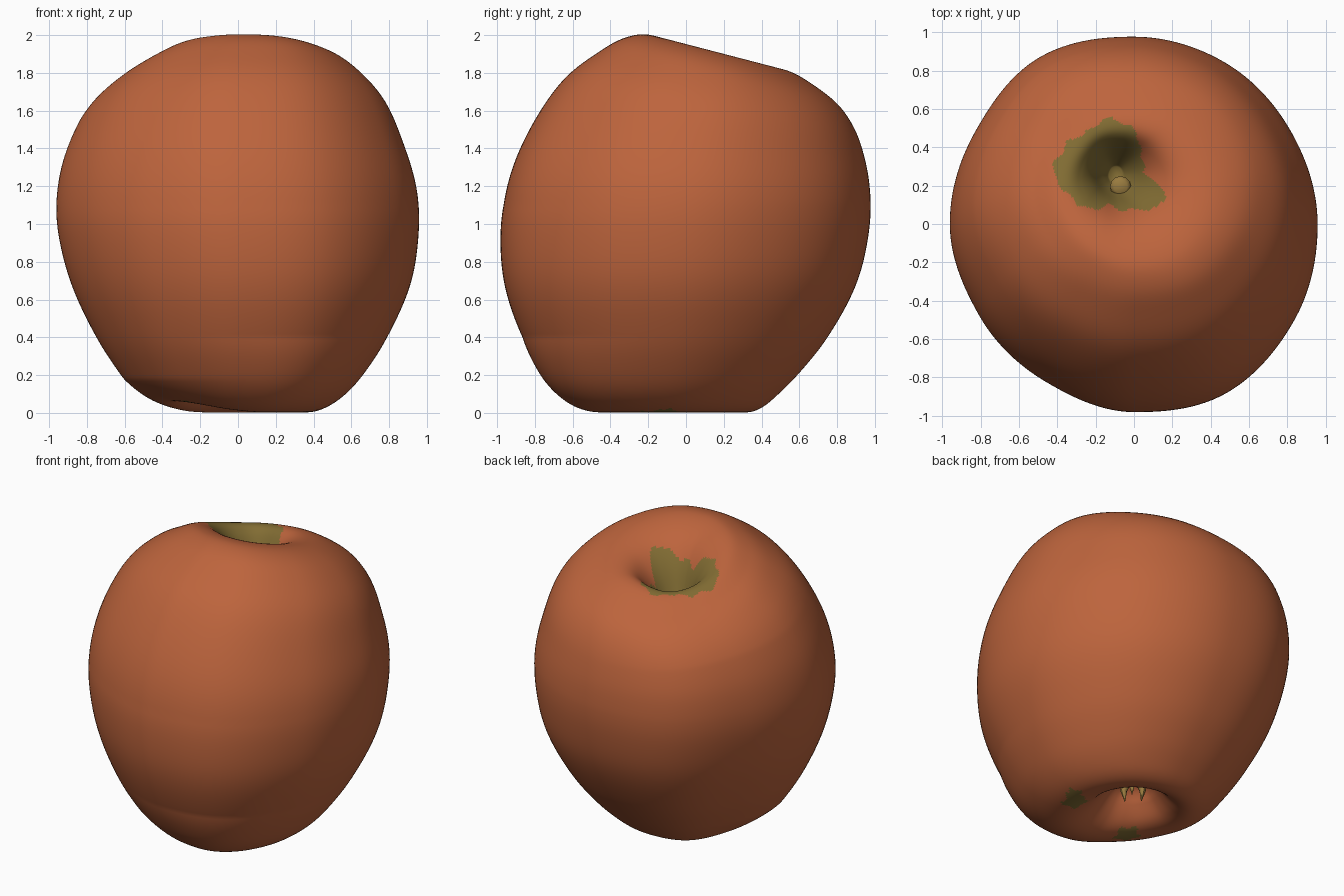
import bpy, bmesh
from math import sin, cos, pi, tau, atan2
from mathutils import Vector

cube = bpy.data.objects.get("Cube")
if cube:
    bpy.data.objects.remove(cube, do_unlink=True)


def make_material(name, colour):
    material = bpy.data.materials.new(name)
    material.use_nodes = True
    material.diffuse_color = (*colour, 1)
    shader = material.node_tree.nodes["Principled BSDF"]
    shader.inputs["Base Color"].default_value = (*colour, 1)
    shader.inputs["Roughness"].default_value = 0.6
    return material


red_skin = make_material("red skin", (0.51, 0.128, 0.046))
green_skin = make_material("olive green skin", (0.22, 0.15, 0.033))
stem_tan = make_material("tan stem", (0.32, 0.2, 0.05))

# Cross-sections of the fruit, from the lower hollow to the upper hollow:
# height, right edge, left edge, front edge, back edge
SECTIONS = [Vector(row) for row in (
    (.27, -.08, 0, -.1, -.02),
    (.24, -.15, .08, -.18, .06),
    (.13, -.22, .16, -.25, .14),
    (.04, -.28, .24, -.33, .22),
    (.0, -.36, .35, -.43, .31),
    (.025, -.45, .46, -.55, .4),
    (.1, -.54, .57, -.66, .49),
    (.2, -.62, .66, -.75, .59),
    (.4, -.75, .79, -.87, .75),
    (.7, -.89, .92, -.97, .91),
    (1, -.96, .96, -.985, .975),
    (1.2, -.955, .945, -.945, .975),
    (1.4, -.905, .885, -.84, .955),
    (1.625, -.79, .79, -.66, .9),
    (1.775, -.64, .66, -.46, .81),
    (1.865, -.49, .53, -.32, .68),
    (1.905, -.38, .37, -.18, .56),
    (1.86, -.29, .2, -.01, .47),
    (1.74, -.22, .08, .1, .41),
    (1.6, -.18, 0, .16, .35),
    (1.5, -.13, -.06, .21, .3),
)]
SEGMENTS = 160

# Swelling of the outline, every 30 degrees from the left side
LUMPS = [0, -.012, -.005, 0, .026, -.008, 0, -.028, -.035, -.004, .026, .01]
# Outline radii of the green patch around the upper hollow, every 30 degrees
PATCH = [.18, .19, .25, .27, .23, .26, .29, .25, .23, .18, .24, .33]
PATCH_CENTRE = Vector((-.13, .28))
# Green marks on the lower rim and hollow: centre and radius
LOWER_MARKS = [((.34, -.17), .075), ((.4, -.1), .05), ((-.23, -.34), .075), ((-.04, -.06), .07)]


def clamp(value):
    return max(0, min(1, value))


def around(values, angle):
    """Smoothly read a list of values spread evenly around a circle."""
    place = (angle % tau) / tau * len(values)
    i, t = int(place), place % 1
    t = t * t * (3 - 2 * t)
    return values[i % len(values)] * (1 - t) + values[(i + 1) % len(values)] * t


def smooth_sections(rows):
    """Hermite curve through the rows, spaced by distance, then gently rounded."""
    gaps = [(b - a).length for a, b in zip(rows, rows[1:])]
    last = len(rows) - 1
    slopes = [(rows[1] - rows[0]) / gaps[0]]
    slopes += [(rows[i + 1] - rows[i - 1]) / (gaps[i - 1] + gaps[i]) for i in range(1, last)]
    slopes.append((rows[last] - rows[last - 1]) / gaps[-1])
    result = []
    for i, gap in enumerate(gaps):
        steps = max(3, round(gap / .025))
        for s in range(steps):
            t = s / steps
            blend = t * t * (3 - 2 * t)
            result.append(rows[i].lerp(rows[i + 1], blend)
                          + slopes[i] * gap * t * (1 - t) ** 2
                          - slopes[i + 1] * gap * t * t * (1 - t))
    result.append(rows[last])
    for _ in range(12):
        middle = [(a + b * 2 + c) / 4 for a, b, c in zip(result, result[1:], result[2:])]
        result = [result[0], *middle, result[-1]]
    return result


def section_point(section, angle):
    """Point on a lopsided, tilted ring."""
    z, right, left, front, back = section
    cx, cy = (right + left) / 2, (front + back) / 2
    rx, ry = (left - right) / 2, (back - front) / 2
    # The base bulges towards the front left
    base = .1 * clamp(1 - z / .4) * max(0, cos(angle - 1.65 * pi)) ** 4
    swell = 1 + around(LUMPS, angle) + base
    dx, dy = rx * cos(angle) * swell, ry * sin(angle) * swell
    tilt = -.26 * clamp((z - 1.1) / .8) * dy
    # The upper rim sags at the back right; the lower rim lifts at the front right
    sag = .05 * clamp((z - 1.55) / .3) * max(0, cos(angle - .85 * pi)) ** 2
    lift = .06 * clamp(1 - z / .18) * max(0, cos(angle - 1.14 * pi)) ** 2
    return Vector((cx + dx, cy + dy, z + tilt - sag + lift))


def is_green(point):
    flat = point.xy
    if point.z > 1.3:
        offset = flat - PATCH_CENTRE
        angle = atan2(offset.y, offset.x)
        return offset.length < around(PATCH, angle) + .01 * sin(13 * angle)
    if point.z < .3:
        for spot, radius in LOWER_MARKS:
            offset = flat - Vector(spot)
            if offset.length < radius + .015 * sin(5 * atan2(offset.y, offset.x)):
                return True
    return False


def add_tube_rings(bm, rings):
    """Bridge a stack of point rings and close both ends."""
    loops = [[bm.verts.new(p) for p in ring] for ring in rings]
    count = len(loops[0])
    for low, high in zip(loops, loops[1:]):
        for j in range(count):
            k = (j + 1) % count
            bm.faces.new((low[j], low[k], high[k], high[j]))
    bm.faces.new(loops[0][::-1])
    bm.faces.new(loops[-1])


def finish(bm, name, materials, angle):
    bmesh.ops.recalc_face_normals(bm, faces=bm.faces)
    mesh = bpy.data.meshes.new(name)
    bm.to_mesh(mesh)
    bm.free()
    for material in materials:
        mesh.materials.append(material)
    obj = bpy.data.objects.new(name, mesh)
    bpy.context.collection.objects.link(obj)
    bpy.ops.object.select_all(action="DESELECT")
    obj.select_set(True)
    bpy.context.view_layer.objects.active = obj
    bpy.ops.object.shade_smooth_by_angle(angle=angle)


def spike_rings(path, radii, sides=12):
    """Rings around a short path, square to its overall direction."""
    points = [Vector(p) for p in path]
    turn = (points[-1] - points[0]).to_track_quat("Z", "Y")
    return [[p + turn @ Vector((r * cos(tau * j / sides), r * sin(tau * j / sides), 0))
             for j in range(sides)] for p, r in zip(points, radii)]


# Fruit body with a hollow at each end
bm = bmesh.new()
add_tube_rings(bm, [[section_point(s, tau * j / SEGMENTS) for j in range(SEGMENTS)]
                    for s in smooth_sections(SECTIONS)])
for face in bm.faces:
    face.material_index = int(is_green(face.calc_center_median()))
finish(bm, "fruit_body", [red_skin, green_skin], pi / 2)

# Short stem in the upper hollow
bm = bmesh.new()
add_tube_rings(bm, spike_rings(
    [(-.07, .2, 1.48), (-.07, .2, 1.55), (-.07, .195, 1.61), (-.07, .195, 1.625)],
    [.04, .045, .055, .035]))
finish(bm, "stem", [stem_tan], pi / 2)

# Dried blossom points in the lower hollow
bm = bmesh.new()
for i in range(3):
    a = tau * i / 3 + .8
    out = Vector((cos(a), sin(a), 0))
    root = Vector((-.04, -.06, .27)) + out * .04
    down = Vector((0, 0, -1))
    add_tube_rings(bm, spike_rings(
        [root, root + out * .03 + down * .07, root + out * .02 + down * .15],
        [.03, .022, .002], 8))
finish(bm, "blossom_points", [stem_tan], pi / 4)
